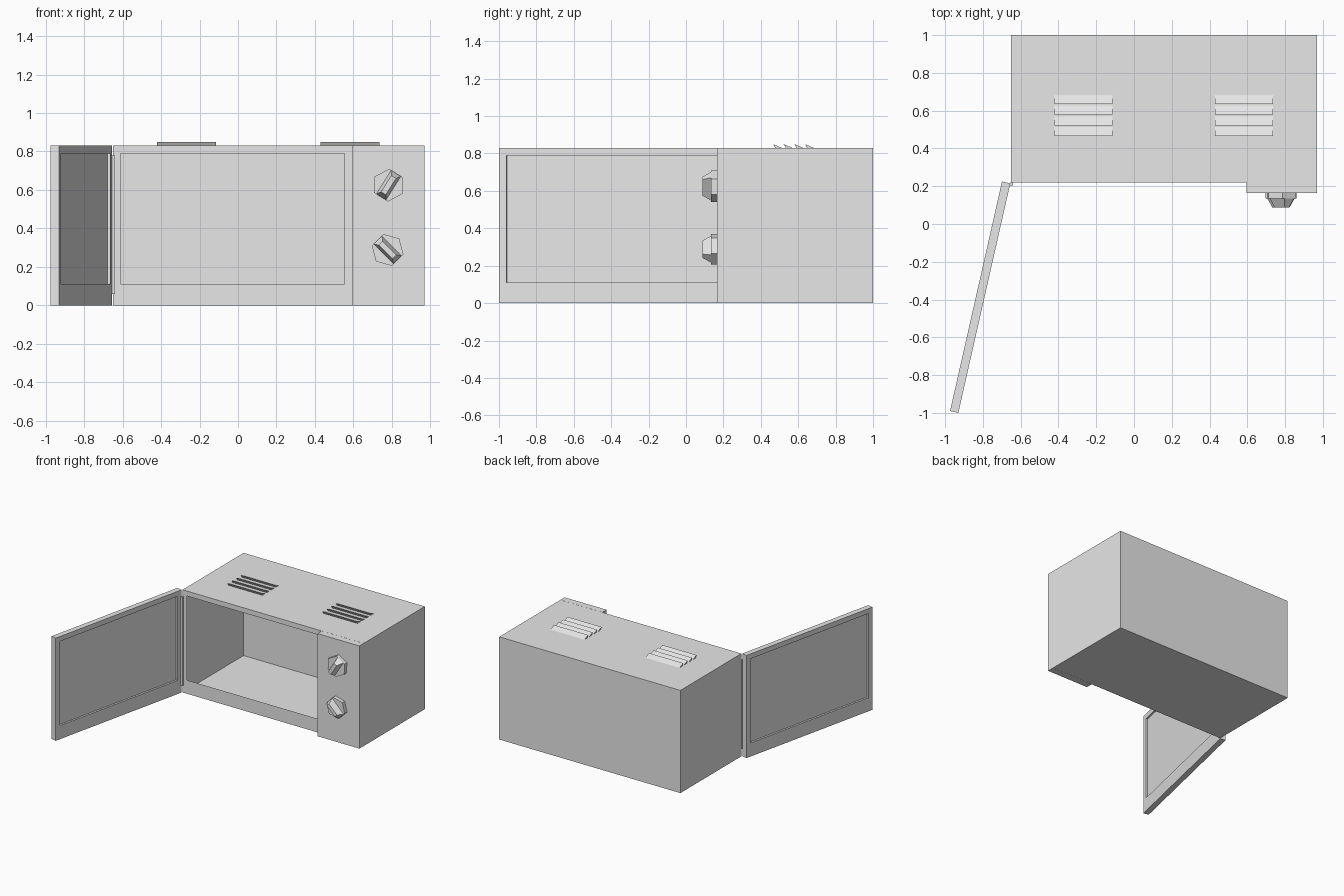
import bpy, bmesh, math
from mathutils import Matrix, Vector

cube = bpy.data.objects.get("Cube")
if cube:
    bpy.data.objects.remove(cube)

GREY = (0.8, 0.8, 0.8, 1)
mat = bpy.data.materials.new("light grey")
mat.use_nodes = True
mat.diffuse_color = GREY
mat.node_tree.nodes["Principled BSDF"].inputs["Base Color"].default_value = GREY


def finish(bm, name, matrix=None):
    mesh = bpy.data.meshes.new(name)
    bm.normal_update()
    bm.to_mesh(mesh)
    bm.free()
    mesh.materials.append(mat)
    obj = bpy.data.objects.new(name, mesh)
    if matrix:
        obj.matrix_world = matrix
    bpy.context.collection.objects.link(obj)
    return obj


def box(lo, hi):
    bm = bmesh.new()
    lo, hi = Vector(lo), Vector(hi)
    size = Matrix.Diagonal((*(hi - lo), 1))
    bmesh.ops.create_cube(bm, size=1, matrix=Matrix.Translation((lo + hi) / 2) @ size)
    bm.normal_update()
    return bm


def window(bm, face, x0, x1, z0, z1):
    """Inset a face and snap the inner rectangle to the given limits."""
    mid = face.calc_center_median()
    bmesh.ops.inset_region(bm, faces=[face], thickness=0.02)
    for v in face.verts:
        v.co.x = x0 if v.co.x < mid.x else x1
        v.co.z = z0 if v.co.z < mid.z else z1


# Thin-walled casing, open at the front
bm = box((-0.65, 0.22, 0), (0.97, 1, 0.83))
front = next(f for f in bm.faces if f.normal.y < -0.9)
window(bm, front, -0.61, 0.555, 0.11, 0.79)
bmesh.ops.delete(bm, geom=[front], context='FACES_ONLY')
finish(bm, "casing")

# Raised control panel
finish(box((0.595, 0.165, 0), (0.97, 0.219, 0.83)), "control_panel")

# Open door with a recessed pane on both sides
hinge, tip = Vector((-0.655, 0.215, 0)), Vector((-0.93, -1.0, 0))
swing = tip - hinge
width = swing.length
bm = box((0, -0.045, 0), (width, 0, 0.83))
for face in [f for f in bm.faces if abs(f.normal.y) > 0.9]:
    inward = -face.normal.copy() * 0.015
    window(bm, face, 0.04, width - 0.04, 0.11, 0.79)
    pane = bmesh.ops.extrude_discrete_faces(bm, faces=[face])["faces"][0]
    bmesh.ops.translate(bm, verts=pane.verts[:], vec=inward)
angle = math.atan2(swing.y, swing.x)
finish(bm, "door", Matrix.Translation(hinge) @ Matrix.Rotation(angle, 4, 'Z'))

# Hinge strip
finish(box((-0.656, 0.205, 0.06), (-0.64, 0.221, 0.78)), "hinge")


# Knobs: hexagonal base with a tapered grip, modelled along +z then turned forward
def knob(name, x, z, turn):
    bm = bmesh.new()
    bmesh.ops.create_cone(bm, cap_ends=True, segments=6, radius1=0.085, radius2=0.085, depth=0.03,
                          matrix=Matrix.Translation((0, 0, 0.015)))
    # Flat sides of the base face along the grip
    bmesh.ops.rotate(bm, verts=bm.verts[:], matrix=Matrix.Rotation(math.radians(30), 3, 'Z'))
    side = max(v.co.x for v in bm.verts)
    if side > 0.08:
        bmesh.ops.rotate(bm, verts=bm.verts[:], matrix=Matrix.Rotation(math.radians(30), 3, 'Z'))
    grip = bmesh.ops.create_cube(bm, size=1)["verts"]
    for v in grip:
        top = v.co.z > 0
        v.co.x = math.copysign(0.05 if top else 0.073, v.co.x)
        v.co.y = math.copysign(0.014 if top else 0.03, v.co.y)
        v.co.z = 0.078 if top else 0.029
    finish(bm, name, Matrix.Translation((x, 0.165, z)) @ Matrix.Rotation(math.pi / 2, 4, 'X')
           @ Matrix.Rotation(math.radians(turn), 4, 'Z'))


knob("upper_knob", 0.783, 0.625, 58)
knob("lower_knob", 0.778, 0.288, -45)

# Two groups of louvred vents on the top
for side, x0 in (("right", -0.42), ("left", 0.43)):
    bm = bmesh.new()
    for i in range(4):
        y = 0.465 + 0.057 * i
        profile = ((y, 0.85), (y + 0.012, 0.829), (y + 0.05, 0.829))
        ends = [[bm.verts.new((x, *p)) for p in profile] for x in (x0, x0 + 0.305)]
        bm.faces.new(ends[0])
        bm.faces.new(ends[1])
        for j in range(3):
            k = (j + 1) % 3
            bm.faces.new((ends[0][j], ends[0][k], ends[1][k], ends[1][j]))
    bmesh.ops.recalc_face_normals(bm, faces=bm.faces[:])
    finish(bm, side + "_vents")
